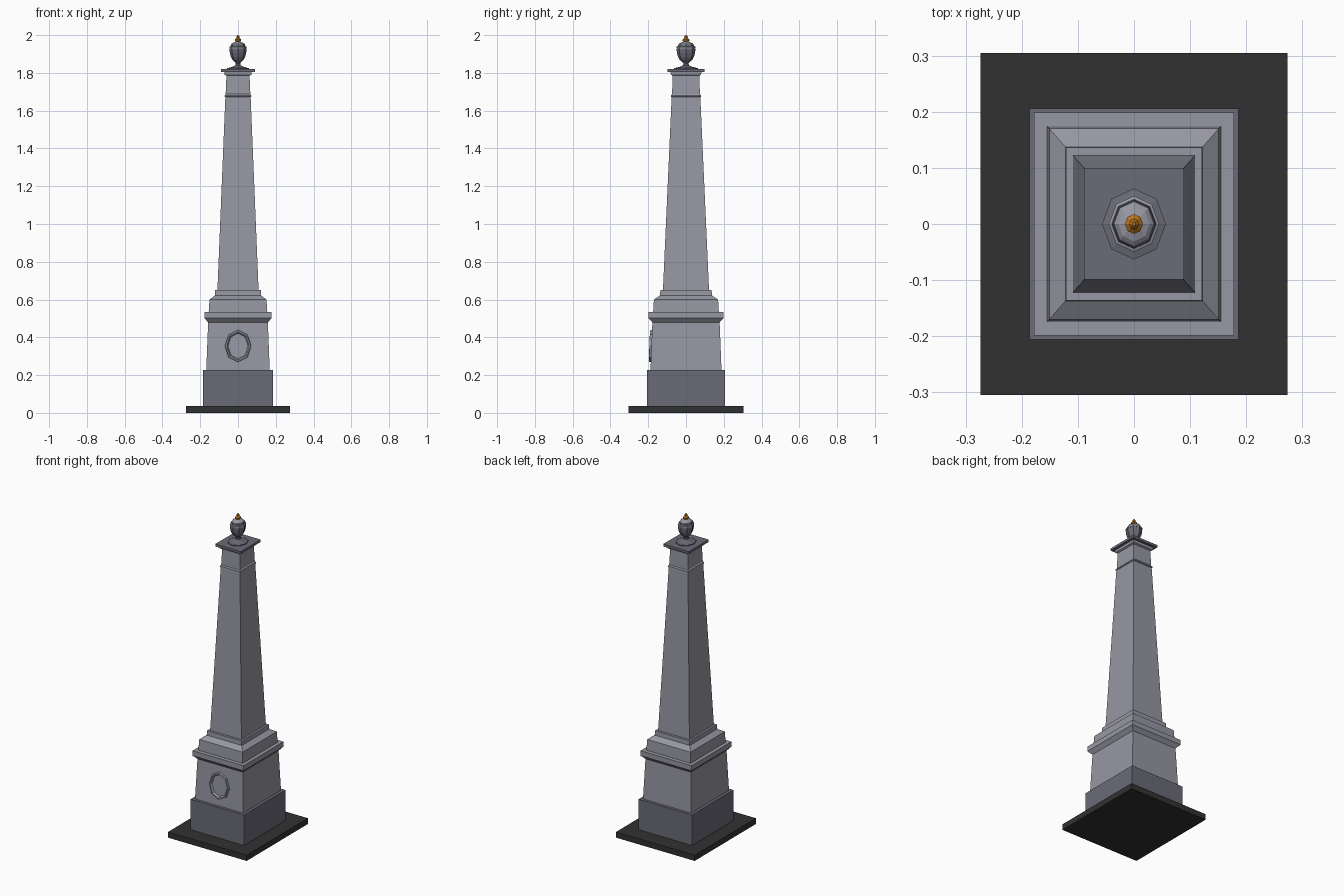
import bpy
import bmesh
from math import cos, sin, pi

if "Cube" in bpy.data.objects:
    bpy.data.objects.remove(bpy.data.objects["Cube"], do_unlink=True)


def material(name, rgb):
    mat = bpy.data.materials.new(name)
    mat.use_nodes = True
    mat.diffuse_color = (*rgb, 1)
    mat.node_tree.nodes["Principled BSDF"].inputs["Base Color"].default_value = (*rgb, 1)
    return mat


stone = material("pale stone", (0.305, 0.31, 0.36))
dark_stone = material("dark stone", (0.145, 0.145, 0.185))
paving = material("black paving", (0.031, 0.031, 0.031))
gold = material("aged gold", (0.52, 0.18, 0.012))


def finish(name, bm, mat):
    bmesh.ops.recalc_face_normals(bm, faces=bm.faces)
    mesh = bpy.data.meshes.new(name)
    bm.to_mesh(mesh)
    bm.free()
    mesh.materials.append(mat)
    obj = bpy.data.objects.new(name, mesh)
    bpy.context.collection.objects.link(obj)


def loft(name, rings, mat, closed=False):
    """Skin a stack of point rings; cap the ends or join last to first."""
    bm = bmesh.new()
    loops = [[bm.verts.new(p) for p in ring] for ring in rings]
    pairs = list(zip(loops, loops[1:]))
    if closed:
        pairs.append((loops[-1], loops[0]))
    else:
        bm.faces.new(loops[0])
        bm.faces.new(loops[-1])
    for a, b in pairs:
        for i in range(len(a)):
            j = (i + 1) % len(a)
            bm.faces.new((a[i], a[j], b[j], b[i]))
    finish(name, bm, mat)


def block(name, sections, mat):
    """Rectangular tier from (half width, half depth, height) sections."""
    corners = ((-1, -1), (1, -1), (1, 1), (-1, 1))
    loft(name, [[(sx * hx, sy * hy, z) for sx, sy in corners]
                for hx, hy, z in sections], mat)


def turned(name, profile, mat, sides=8, depth=1.11):
    """Faceted turning from (radius, height) points."""
    angles = [2 * pi * i / sides for i in range(sides)]
    loft(name, [[(r * cos(a), r * sin(a) * depth, z) for a in angles]
                for r, z in profile], mat)


# Base and pedestal
block("ground_slab", [(0.274, 0.305, 0), (0.274, 0.305, 0.036)], paving)
block("plinth", [(0.186, 0.206, 0.036), (0.186, 0.206, 0.228)], dark_stone)
block("pedestal", [(0.168, 0.188, 0.228), (0.158, 0.178, 0.479),
                   (0.178, 0.199, 0.502), (0.178, 0.199, 0.533)], stone)
block("upper_step", [(0.155, 0.174, 0.533), (0.151, 0.17, 0.6),
                     (0.122, 0.137, 0.622), (0.121, 0.136, 0.65)], stone)

# Tapered shaft with its band and cap
block("shaft", [(0.109, 0.122, 0.65), (0.067, 0.076, 1.672),
                (0.0705, 0.0795, 1.674), (0.0705, 0.0795, 1.68),
                (0.0655, 0.074, 1.687), (0.061, 0.07, 1.79)], stone)
block("cap_moulding", [(0.061, 0.07, 1.785), (0.071, 0.08, 1.79),
                       (0.073, 0.082, 1.806)], stone)
block("cap", [(0.089, 0.099, 1.805), (0.089, 0.099, 1.82)], dark_stone)

# Urn and finial
turned("urn_foot", [(0.057, 1.82), (0.057, 1.825), (0.03, 1.832),
                    (0.014, 1.84), (0.012, 1.85), (0.018, 1.86)], dark_stone)
turned("urn_body", [(0.017, 1.858), (0.029, 1.868), (0.038, 1.885),
                    (0.043, 1.905), (0.045, 1.925), (0.042, 1.932)], dark_stone)
turned("urn_rim", [(0.045, 1.93), (0.045, 1.938), (0.041, 1.94)], stone)
turned("urn_neck", [(0.04, 1.938), (0.038, 1.948)], dark_stone)
turned("urn_lid", [(0.037, 1.946), (0.036, 1.952), (0.028, 1.959),
                   (0.012, 1.965)], stone)
turned("finial", [(0.009, 1.962), (0.016, 1.97), (0.016, 1.977),
                  (0.008, 1.985), (0.009, 1.992), (0.003, 2.0)], gold)

# Oval medallion frame on the front, leaning with the pedestal face
rings = []
for rx, rz, out in ((0.071, 0.086, -0.004), (0.068, 0.083, 0.01),
                    (0.06, 0.075, 0.011), (0.051, 0.066, -0.003)):
    ring = []
    for i in range(8):
        x, z = rx * cos(i * pi / 4), rz * sin(i * pi / 4)
        ring.append((x, -0.183 - out + 0.04 * z, 0.354 + z))
    rings.append(ring)
loft("medallion_frame", rings, stone, closed=True)
